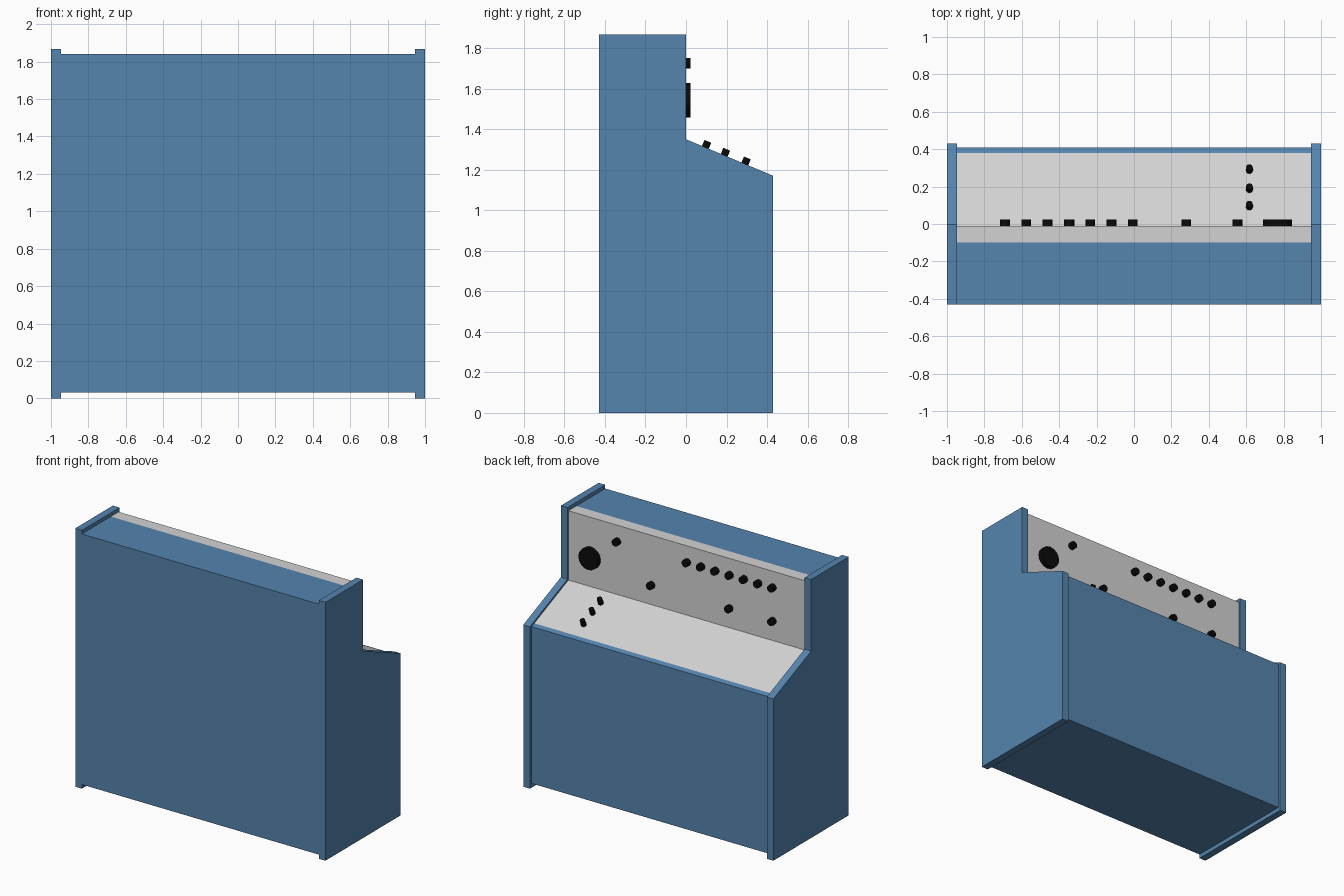
import bpy, math
from mathutils import Vector

cube = bpy.data.objects.get("Cube")
if cube:
    bpy.data.objects.remove(cube, do_unlink=True)


def material(name, rgb):
    m = bpy.data.materials.new(name)
    m.use_nodes = True
    m.diffuse_color = (*rgb, 1)
    m.node_tree.nodes["Principled BSDF"].inputs["Base Color"].default_value = (*rgb, 1)
    return m


BLUE = material("steel blue", (0.09, 0.23, 0.42))
GREY = material("light grey", (0.65, 0.65, 0.65))
BLACK = material("black", (0.003, 0.003, 0.003))
INNER = 0.947  # half width between the side panels


def prism(name, profile, x0, x1, mat):
    """Extrude a (y, z) outline along x."""
    n = len(profile)
    verts = [(x, y, z) for x in (x0, x1) for y, z in profile]
    faces = [tuple(reversed(range(n))), tuple(range(n, 2 * n))]
    faces += [(i, (i + 1) % n, (i + 1) % n + n, i + n) for i in range(n)]
    mesh = bpy.data.meshes.new(name)
    mesh.from_pydata(verts, [], faces)
    mesh.materials.append(mat)
    ob = bpy.data.objects.new(name, mesh)
    bpy.context.collection.objects.link(ob)
    return ob


def knob(name, base, normal, radius, height):
    """Short round knob standing on a surface."""
    normal = Vector(normal).normalized()
    bpy.ops.mesh.primitive_cylinder_add(
        vertices=16, radius=radius, depth=height,
        location=Vector(base) + normal * height / 2,
        rotation=normal.to_track_quat('Z', 'Y').to_euler())
    ob = bpy.context.object
    ob.name = name
    ob.data.materials.append(BLACK)
    bpy.ops.object.shade_smooth_by_angle(angle=math.radians(30))


def desk_z(y):
    """Height of the sloping desk surface."""
    return 1.335 - 0.419 * y


# Side panels
side = [(-0.43, 0), (0.43, 0), (0.43, 1.17), (0, 1.35), (0, 1.867), (-0.43, 1.867)]
prism("right_side_panel", side, -1, -INNER, BLUE)
prism("left_side_panel", side, INNER, 1, BLUE)

# Blue casing: back, top, bottom and front boards
prism("back_panel", [(-0.43, 0.03), (-0.40, 0.03), (-0.40, 1.81), (-0.43, 1.81)], -INNER, INNER, BLUE)
prism("top_panel", [(-0.43, 1.81), (-0.10, 1.81), (-0.10, 1.84), (-0.43, 1.84)], -INNER, INNER, BLUE)
prism("bottom_panel", [(-0.40, 0.03), (0.38, 0.03), (0.38, 0.06), (-0.40, 0.06)], -INNER, INNER, BLUE)
prism("front_panel", [(0.38, 0.03), (0.41, 0.03), (0.41, desk_z(0.41)), (0.38, desk_z(0.38))],
      -INNER, INNER, BLUE)

# Grey control surfaces
prism("control_panel", [(-0.10, desk_z(-0.01)), (-0.01, desk_z(-0.01)), (-0.01, 1.84), (-0.10, 1.84)],
      -INNER, INNER, GREY)
prism("sloping_desk", [(-0.01, desk_z(-0.01) - 0.03), (0.38, desk_z(0.38) - 0.03),
                       (0.38, desk_z(0.38)), (-0.01, desk_z(-0.01))], -INNER, INNER, GREY)

# Knobs on the upright panel: upper row, lower row and large dial
upper_row = [-0.69 + 0.114 * i for i in range(7)] + [0.553]
for i, x in enumerate(upper_row):
    knob(f"upper_knob_{i + 1}", (x, -0.01, 1.725), (0, 1, 0), 0.026, 0.033)
for i, x in enumerate((-0.69, -0.345, 0.28)):
    knob(f"lower_knob_{i + 1}", (x, -0.01, 1.483), (0, 1, 0), 0.026, 0.033)
knob("large_dial", (0.767, -0.01, 1.55), (0, 1, 0), 0.078, 0.033)

# Three small knobs on the sloping desk
for i, y in enumerate((0.09, 0.183, 0.285)):
    knob(f"desk_knob_{i + 1}", (0.617, y, desk_z(y)), (0, 0.419, 1), 0.018, 0.046)
